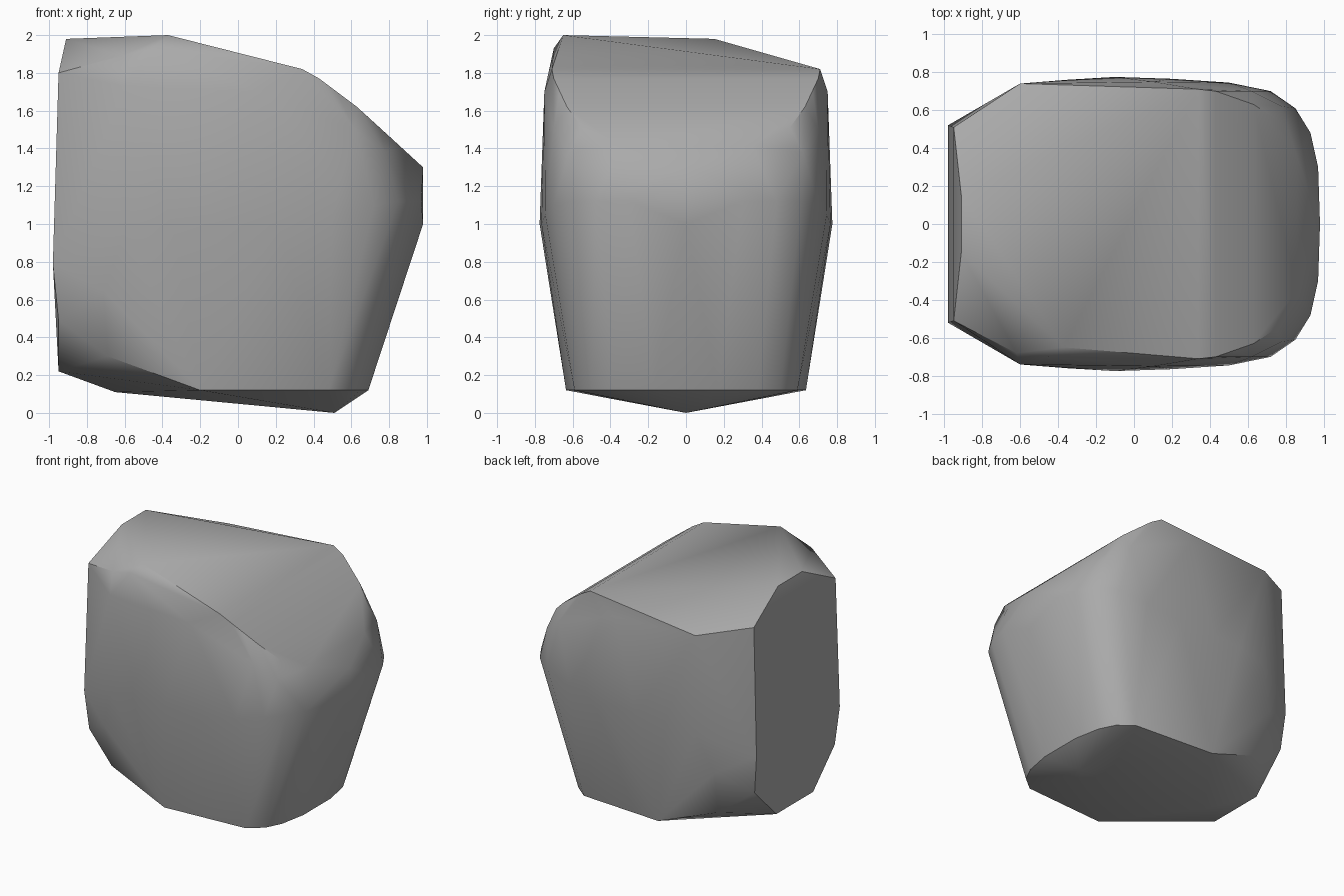
import bpy
import bmesh
import math

default_cube = bpy.data.objects.get("Cube")
if default_cube:
    bpy.data.objects.remove(default_cube, do_unlink=True)


def make_material(name, colour):
    material = bpy.data.materials.new(name)
    material.use_nodes = True
    material.diffuse_color = colour
    shader = material.node_tree.nodes["Principled BSDF"]
    shader.inputs["Base Color"].default_value = colour
    shader.inputs["Roughness"].default_value = 0.9
    return material


def both_sides(points):
    """Repeat the points on the front and the back of the boulder."""
    return [(x, side * y, z) for x, y, z in points for side in (-1, 1)]


def convex_stone(name, points, material, sharp_angle):
    """Wrap the corner points in a convex skin."""
    mesh = bpy.data.meshes.new(name)
    stone = bpy.data.objects.new(name, mesh)
    bpy.context.collection.objects.link(stone)
    bm = bmesh.new()
    for point in points:
        bm.verts.new(point)
    hull = bmesh.ops.convex_hull(bm, input=bm.verts[:], use_existing_faces=False)
    inside = [item for item in hull["geom_interior"] if isinstance(item, bmesh.types.BMVert)]
    bmesh.ops.delete(bm, geom=inside, context="VERTS")
    bmesh.ops.recalc_face_normals(bm, faces=bm.faces[:])
    bm.to_mesh(mesh)
    bm.free()
    mesh.materials.append(material)
    bpy.ops.object.select_all(action="DESELECT")
    stone.select_set(True)
    bpy.context.view_layer.objects.active = stone
    bpy.ops.object.shade_smooth_by_angle(angle=sharp_angle)
    return stone


# Flat underside with a low keel
underside = both_sides([
    (.69, .17, .12), (.65, .38, .12), (.59, .5, .12), (.48, .59, .12),
    (-.2, .635, .12), (-.69, .59, .3), (-.95, .23, .22),
]) + [(.51, 0, 0), (-.65, 0, .11)]

# Flat end with chamfered corners
flat_end = both_sides([
    (-.95, .5, .49), (-.98, .52, .79), (-.95, .51, 1.8),
    (-.91, .15, 1.98), (-.71, .66, .64),
])

# Widest belt, rounding into the nose
belt = both_sides([
    (-.6, .735, .95), (-.35, .76, 1), (-.1, .775, 1), (.2, .765, 1),
    (.5, .745, 1.05), (.72, .7, 1.1), (.85, .61, 1.12),
    (.93, .48, 1.12), (.97, .3, 1.12),
]) + [(.98, 0, 1), (.98, 0, 1.3)]

# Sloping roof over the nose and upper shoulders
roof = both_sides([
    (.34, .71, 1.82), (.43, .7, 1.77), (.52, .67, 1.7), (.63, .63, 1.62),
    (.75, .55, 1.51), (.86, .35, 1.41), (.62, .7, 1.5), (.78, .62, 1.38),
    (-.6, .74, 1.73), (.1, .75, 1.7),
])

# Raised crest on the front edge only
crest = [(-.37, -.65, 2), (-.62, -.68, 1.89), (-.45, -.7, 1.93)]

grey_stone = make_material("grey stone", (.4, .4, .4, 1))
convex_stone("boulder", underside + flat_end + belt + roof + crest,
             grey_stone, math.radians(32))
